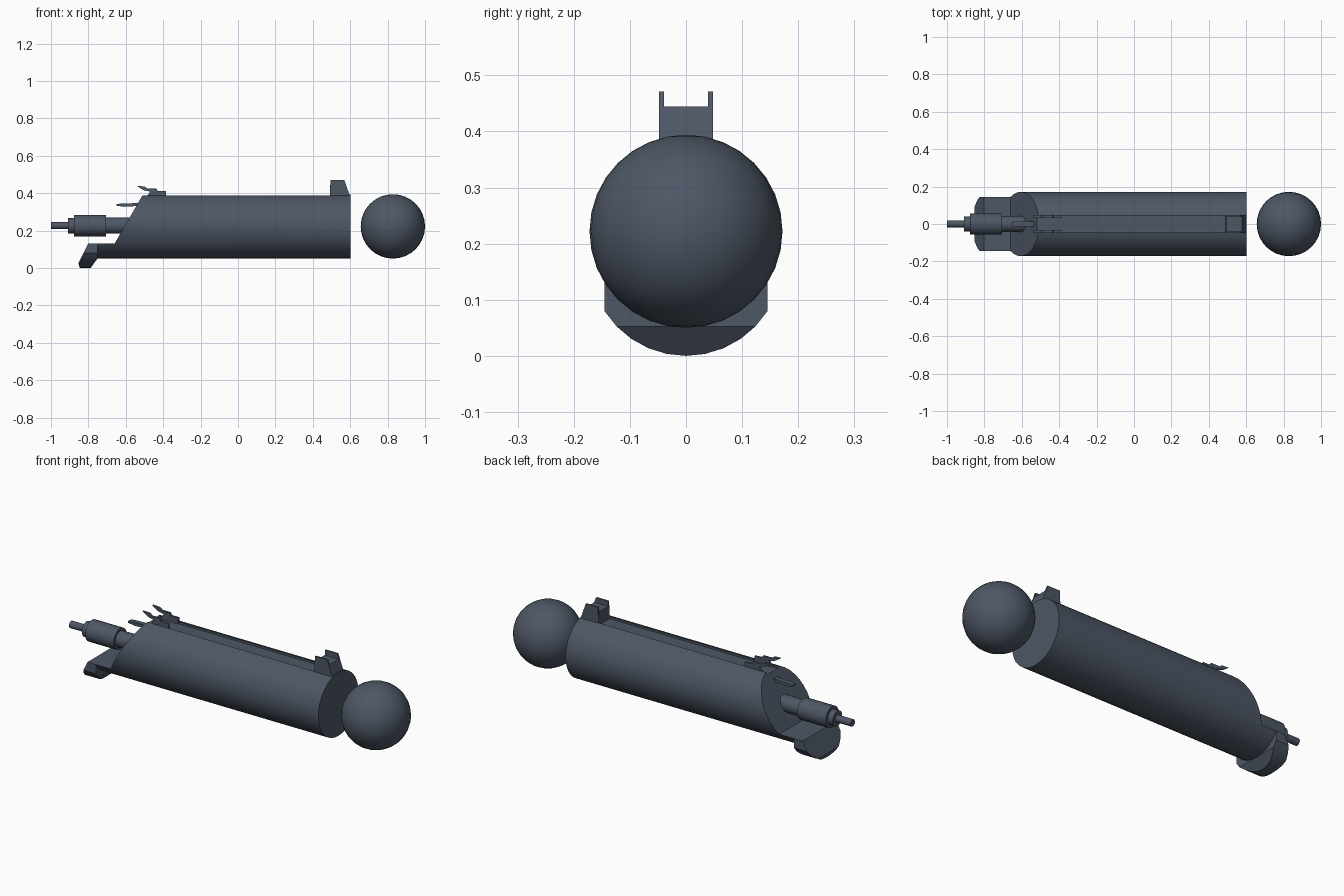
import bpy, bmesh
from math import pi, cos, sin

if "Cube" in bpy.data.objects:
    bpy.data.objects.remove(bpy.data.objects["Cube"])

CZ, R = 0.222, 0.172      # main axis height and radius
mat = bpy.data.materials.new("gunmetal")
mat.diffuse_color = (0.075, 0.095, 0.13, 1)
mat.use_nodes = True
mat.node_tree.nodes["Principled BSDF"].inputs["Base Color"].default_value = mat.diffuse_color


def activate(ob):
    bpy.ops.object.select_all(action='DESELECT')
    ob.select_set(True)
    bpy.context.view_layer.objects.active = ob


def finish(ob, name, smooth=True):
    ob.name = name
    ob.data.materials.clear()
    ob.data.materials.append(mat)
    activate(ob)
    if smooth:
        bpy.ops.object.shade_smooth_by_angle(angle=0.6)
    return ob


def prism(name, pts, to3d, a, b):
    """Extrude a closed 2D profile from a to b."""
    bm = bmesh.new()
    va = [bm.verts.new(to3d(p, a)) for p in pts]
    vb = [bm.verts.new(to3d(p, b)) for p in pts]
    bm.faces.new(va)
    bm.faces.new(vb[::-1])
    n = len(pts)
    for i in range(n):
        bm.faces.new((va[i], vb[i], vb[(i + 1) % n], va[(i + 1) % n]))
    bmesh.ops.recalc_face_normals(bm, faces=bm.faces)
    me = bpy.data.meshes.new(name)
    bm.to_mesh(me)
    bm.free()
    ob = bpy.data.objects.new(name, me)
    bpy.context.collection.objects.link(ob)
    return ob


def side(name, pts, y0, y1):
    return prism(name, pts, lambda p, t: (p[0], t, p[1]), y0, y1)


def section(name, pts, x0, x1):
    return prism(name, pts, lambda p, t: (t, p[0], p[1]), x0, x1)


def boolean(ob, cutter, op):
    m = ob.modifiers.new("cut", 'BOOLEAN')
    m.object, m.operation, m.solver = cutter, op, 'EXACT'
    activate(ob)
    bpy.ops.object.modifier_apply(modifier=m.name)
    bpy.data.objects.remove(cutter)


def arc(r, cz, a0, a1, n):
    return [(r * cos(a0 + (a1 - a0) * i / n), cz + r * sin(a0 + (a1 - a0) * i / n))
            for i in range(n + 1)]


def rod(name, x0, x1, r, n=24, z=CZ + 0.004):
    bpy.ops.mesh.primitive_cylinder_add(vertices=n, radius=r, depth=x1 - x0,
                                        location=((x0 + x1) / 2, 0, z), rotation=(0, pi / 2, 0))
    return finish(bpy.context.object, name)


# Main tube: slanted rear face, lower part continuing as a flat-topped tray
body = section("body", arc(R, CZ, 0, 2 * pi, 32)[:-1], -0.95, 0.602)
boolean(body, side("profile", [(0.7, -0.1), (0.7, 0.5), (-0.446, 0.5), (-0.66, 0.13),
                               (-0.797, 0.13), (-0.78, -0.1)], -0.3, 0.3), 'INTERSECT')
# Shallow sighting groove along the top
boolean(body, side("groove", [(-0.7, 0.376), (0.50, 0.376), (0.50, 0.45), (-0.7, 0.45)],
                   -0.045, 0.045), 'DIFFERENCE')
finish(body, "body")

# Rear lip hanging below the tray
a = 0.567
lip = section("rear_lip", [(0.145, 0.13)] + arc(R, R, -a, -pi + a, 10) + [(-0.145, 0.13)],
              -0.95, -0.6)
boolean(lip, side("lip_profile", [(-0.796, 0.14), (-0.853, 0.025), (-0.849, 0.008), (-0.84, -0.01),
                                  (-0.795, -0.01), (-0.75, 0.052), (-0.75, 0.14)],
                  -0.3, 0.3), 'INTERSECT')
finish(lip, "rear_lip")

# Stepped plunger at the rear
rod("plunger_neck", -0.72, -0.56, 0.043)
rod("plunger_collar", -0.877, -0.706, 0.057)
rod("plunger_step", -0.908, -0.87, 0.041)
rod("plunger_tip", -1.0, -0.90, 0.019, 16)

# Small lever poking out of the slanted face
lever = side("rear_lever", [(-0.52, 0.347), (-0.61, 0.345), (-0.65, 0.342), (-0.65, 0.333),
                            (-0.61, 0.327), (-0.52, 0.332)], -0.013, 0.013)
finish(lever, "rear_lever", False)

# Front sight: centre block between two ears
ears = [(0.49, 0.375), (0.495, 0.471), (0.568, 0.471), (0.602, 0.375)]
block = [(0.49, 0.375), (0.493, 0.444), (0.577, 0.444), (0.602, 0.375)]
finish(side("front_sight_block", block, -0.039, 0.039), "front_sight_block", False)
# Rear sight: a base strip with a notched leaf on each side
leaf = [(-0.54, 0.438), (-0.50, 0.436), (-0.485, 0.425), (-0.435, 0.425), (-0.43, 0.412),
        (-0.385, 0.411), (-0.385, 0.378), (-0.49, 0.378), (-0.47, 0.408), (-0.505, 0.416),
        (-0.52, 0.425)]
for s, label in ((1, "back"), (-1, "front")):
    finish(side("ear", ears, s * 0.039, s * 0.048), "front_sight_ear_" + label, False)
    finish(side("leaf", leaf, s * 0.036, s * 0.047), "rear_sight_leaf_" + label, False)

# Ball ahead of the tube
bpy.ops.mesh.primitive_uv_sphere_add(segments=32, ring_count=16, radius=R, location=(1 - R, 0, CZ))
finish(bpy.context.object, "ball")
